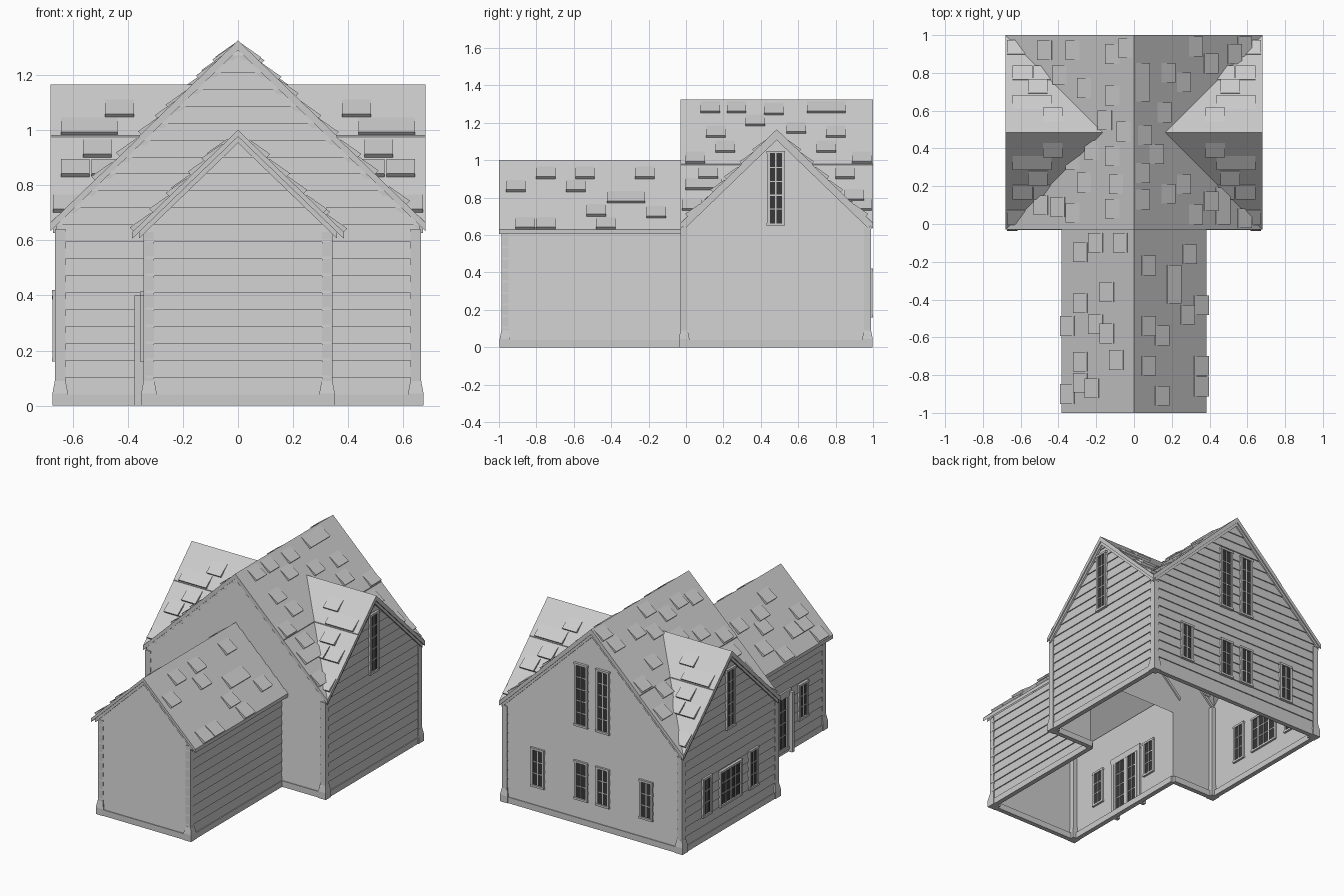
import bpy, bmesh, math
from mathutils import Matrix, Vector

if "Cube" in bpy.data.objects:
    bpy.data.objects.remove(bpy.data.objects["Cube"], do_unlink=True)

K = 0.965                      # roof pitch, shared by every gable
MAIN, CROSS, WING = 1.32, 1.16, 1.0   # ridge heights
MID = 0.485                    # centre line of the main block
VALLEY = (MAIN - CROSS) / K
LAP = 0.975                    # height where the upper roof course starts


def material(name, value):
    m = bpy.data.materials.new(name)
    m.use_nodes = True
    m.diffuse_color = (value, value, value, 1)
    m.node_tree.nodes["Principled BSDF"].inputs["Base Color"].default_value = (value, value, value, 1)
    return m


GREY = material("light_grey", 0.6)
DARK = material("dark_glass", 0.04)


def finish(name, bm, mat, matrix=None, recalc=True):
    if recalc:
        bmesh.ops.recalc_face_normals(bm, faces=bm.faces)
    mesh = bpy.data.meshes.new(name)
    bm.to_mesh(mesh)
    bm.free()
    mesh.materials.append(mat)
    ob = bpy.data.objects.new(name, mesh)
    bpy.context.collection.objects.link(ob)
    if matrix:
        ob.matrix_world = matrix
    return ob


def box(bm, lo, hi, top_scale=1):
    lo, hi = Vector(lo), Vector(hi)
    c, s = (lo + hi) / 2, hi - lo
    verts = bmesh.ops.create_cube(bm, size=1)["verts"]
    for v in verts:
        t = top_scale if v.co.z > 0 else 1
        v.co = c + Vector((v.co.x * s.x * t, v.co.y * s.y * t, v.co.z * s.z))


def panel(bm, points, height, thick, lift=0):
    """Sloping slab over a plan outline."""
    top = [bm.verts.new((x, y, height(x, y) + lift)) for x, y in points]
    low = [bm.verts.new((x, y, height(x, y) + lift - thick)) for x, y in points]
    bm.faces.new(top)
    bm.faces.new(low[::-1])
    n = len(points)
    for i in range(n):
        j = (i + 1) % n
        bm.faces.new((top[i], low[i], low[j], top[j]))


# ---- walls: local x runs along the wall, local -y faces out ----
def wall_matrix(x, y, degrees):
    return Matrix.Translation((x, y, 0)) @ Matrix.Rotation(math.radians(degrees), 4, "Z")


def wall(name, matrix, half, apex=None, eave=0.64, hole=None):
    """Flat inner sheet, lapped boards and base strip; hole is (half width, height)."""
    def reach(z):
        return max(0, min(half, (apex - z) / K)) if apex else half

    shoulder = apex - K * half if apex else eave
    outline = [(half, 0), (half, shoulder)]
    if apex:
        outline.append((0, apex))
    outline += [(-half, shoulder), (-half, 0)]
    if hole:
        w, h = hole
        outline += [(-w, 0), (-w, h), (w, h), (w, 0)]
    bm = bmesh.new()
    bm.faces.new([bm.verts.new((x, 0, z)) for x, z in outline[::-1]])
    finish(name + "_sheet", bm, GREY, matrix, False)

    bm = bmesh.new()
    top, step, z = apex or eave, 0.0615, 0.04
    while z < top - 0.01:
        z2 = min(z + step, top)
        a, b = reach(z), reach(z2)
        spans = [(-a, a, -b, b)]
        if hole and z < hole[1]:
            spans = [(-a, -hole[0], -b, -hole[0]), (hole[0], a, hole[0], b)]
        for l1, r1, l2, r2 in spans:
            inner = [bm.verts.new((x, -0.001, z)) for x in (l1, r1)]
            lip = [bm.verts.new((x, -0.008, z)) for x in (l1, r1)]
            up = [bm.verts.new((x, -0.001, z2)) for x in (l2, r2)]
            bm.faces.new((lip[0], lip[1], up[1], up[0]))
            bm.faces.new((inner[0], inner[1], lip[1], lip[0]))
        z = z2
    finish(name + "_boards", bm, GREY, matrix, False)

    bm = bmesh.new()
    for l, r in ([(-half, -hole[0]), (hole[0], half)] if hole else [(-half, half)]):
        box(bm, (l, -0.013, 0), (r, 0.018, 0.04))
    finish(name + "_base_strip", bm, GREY, matrix)


front = wall_matrix(0, -0.02, 0)
back = wall_matrix(0, 0.98, 180)
left = wall_matrix(0.655, 0.48, 90)
right = wall_matrix(-0.655, 0.48, -90)
wing_front = wall_matrix(0, -0.98, 0)
wing_left = wall_matrix(0.335, -0.5, 90)
wing_right = wall_matrix(-0.335, -0.5, -90)
wall("main_front_wall", front, 0.655, MAIN - 0.02, hole=(0.335, 0.5))
wall("main_back_wall", back, 0.655, MAIN - 0.02)
wall("main_left_wall", left, 0.5, CROSS - 0.02)
wall("main_right_wall", right, 0.5, CROSS - 0.02)
wall("wing_front_wall", wing_front, 0.335, WING - 0.02)
wall("wing_left_wall", wing_left, 0.48)
wall("wing_right_wall", wing_right, 0.48)

# ---- corner posts with flared feet ----
bm = bmesh.new()
for s in (-1, 1):
    for x, y, h in ((0.645, -0.01, 0.64), (0.645, 0.97, 0.64), (0.323, -0.968, 0.63)):
        r = 0.019
        box(bm, (s * x - r, y - r, 0), (s * x + r, y + r, h))
        r = 0.028
        box(bm, (s * x - r, y - r, 0), (s * x + r, y + r, 0.045))
        box(bm, (s * x - r, y - r, 0.045), (s * x + r, y + r, 0.09), 0.7)
finish("corner_posts", bm, GREY)

# ---- roofs ----
def main_z(x, y):
    return MAIN - K * abs(x)


def cross_z(x, y):
    return CROSS - K * abs(y - MID)


def wing_z(x, y):
    return WING - K * abs(x)


E, H = 0.68, 0.515             # eave reach and half depth of the main block
ml, cl = (MAIN - LAP) / K, (CROSS - LAP) / K
roofs = {n: bmesh.new() for n in ("main_roof", "cross_roof", "wing_roof", "rake_boards")}
for s in (-1, 1):
    panel(roofs["main_roof"], [(0, MID - H), (s * E, MID - H), (s * VALLEY, MID),
                               (s * E, MID + H), (0, MID + H)], main_z, 0.03)
    panel(roofs["main_roof"], [(0, MID - H), (s * ml, MID - H), (s * ml, MID - cl), (s * VALLEY, MID),
                               (s * ml, MID + cl), (s * ml, MID + H), (0, MID + H)], main_z, 0.006, 0.005)
    panel(roofs["wing_roof"], [(0, -1), (s * 0.385, -1), (s * 0.385, -0.01), (0, -0.01)], wing_z, 0.024)
    for t in (-1, 1):
        panel(roofs["cross_roof"], [(s * VALLEY, MID), (s * E, MID + t * H), (s * E, MID)], cross_z, 0.03)
        panel(roofs["cross_roof"], [(s * VALLEY, MID), (s * ml, MID + t * cl), (s * E, MID + t * cl),
                                    (s * E, MID)], cross_z, 0.006, 0.005)
        y, x = MID + t * (H - 0.007), s * (E - 0.008)
        panel(roofs["rake_boards"], [(0, y), (s * 0.66, y), (s * 0.66, y - t * 0.015), (0, y - t * 0.015)],
              main_z, 0.05, -0.002)
        panel(roofs["rake_boards"], [(x, MID), (x, MID + t * 0.5), (x - s * 0.015, MID + t * 0.5),
                                     (x - s * 0.015, MID)], cross_z, 0.05, -0.002)
    panel(roofs["rake_boards"], [(0, -0.993), (s * 0.36, -0.993), (s * 0.36, -0.975), (0, -0.975)],
          wing_z, 0.045, -0.002)
for name, bm in roofs.items():
    finish(name, bm, GREY)


# ---- lifted shingles: wedges open towards the eave ----
def shingle(bm, foot, slope):
    up = Vector(slope).normalized()
    side = Vector((0, 0, 1)).cross(up).normalized()
    out = up.cross(side)
    if out.z < 0:
        out = -out
    rings = []
    for s in (-0.052, 0.052):
        base = Vector(foot) + side * s
        rings.append([bm.verts.new(p) for p in
                      (base, base + out * 0.018, base + up * 0.09 + out * 0.004, base + up * 0.09 - out * 0.004)])
    a, b = rings
    bm.faces.new(a)
    bm.faces.new(b[::-1])
    for i in range(4):
        j = (i + 1) % 4
        bm.faces.new((a[i], b[i], b[j], a[j]))


# each entry: place along the ridge, height of the lower edge
wing_left_tabs = [(-.91, .83), (-.75, .9), (-.59, .83), (-.54, .9), (-.48, .7), (-.43, .63), (-.37, .77),
                  (-.22, .9), (-.16, .69), (-.27, .77), (-.86, .63), (-.75, .63)]
main_left_tabs = [(.05, .98), (.13, 1.25), (.27, 1.25), (.47, 1.24), (.7, 1.25), (.8, 1.25), (.16, 1.12),
                  (.21, 1.04), (.37, 1.18), (.59, 1.14), (.8, 1.12), (.75, 1.04), (.94, .98), (.05, .84),
                  (.12, .9), (.14, .84), (.85, .9), (.9, .78), (.94, .73), (.03, .73)]
cross_tabs = [(.43, 1.045), (.59, .98), (.49, .98), (.51, .9), (.59, .83), (.48, .83), (.62, .7)]
# each entry: place along the ridge, distance of the lower edge from it
wing_right_tabs = [(-.15, .31), (-.1, .23), (-.1, .1), (-.36, .17), (-.42, .31), (-.54, .38), (-.53, .23),
                   (-.58, .17), (-.73, .31), (-.72, .12), (-.9, .38), (-.84, .31), (-.87, .25)]
main_right_tabs = [(.92, .35), (.92, .5), (.79, .42), (.72, .29), (.9, .14), (.93, .07), (.68, .14),
                   (.55, .18), (.49, .08), (.36, .14), (.39, .25), (.34, .35), (.22, .29), (.21, .12),
                   (.09, .43), (.06, .35), (.08, .14), (.1, .52)]
bm = bmesh.new()
for tabs, ridge in ((wing_left_tabs, WING), (main_left_tabs, MAIN)):
    for y, z in tabs:
        shingle(bm, ((ridge - z) / K, y, z), (-1, 0, K))
for tabs, ridge in ((wing_right_tabs, WING), (main_right_tabs, MAIN)):
    for y, d in tabs:
        shingle(bm, (-d, y, ridge - K * d), (1, 0, K))
for x, z in cross_tabs:
    for s in (-1, 1):
        for t in (-1, 1):
            shingle(bm, (s * x, MID + t * (CROSS - z) / K, z), (0, -t, K))
finish("shingles", bm, GREY)


# ---- windows: frame, bars and glass, passing through the wall ----
def window(name, matrix, u, z0, z1, width, cols, rows, edge=0.014):
    frame, glass = bmesh.new(), bmesh.new()
    h = width / 2
    for s in (-1, 1):
        a, b = sorted((u + s * h, u + s * (h - edge)))
        box(frame, (a, -0.018, z0), (b, 0.012, z1))
    for z in (z0, z1 - edge):
        box(frame, (u - h - 0.003, -0.02, z), (u + h + 0.003, 0.013, z + edge))
    for i in range(1, cols):
        x = u - h + edge + (width - 2 * edge) * i / cols
        box(frame, (x - 0.003, -0.013, z0), (x + 0.003, 0.009, z1))
    for i in range(1, rows):
        z = z0 + edge + (z1 - z0 - 2 * edge) * i / rows
        box(frame, (u - h, -0.0125, z - 0.003), (u + h, 0.0085, z + 0.003))
    box(glass, (u - h + 0.005, -0.01, z0 + 0.005), (u + h - 0.005, 0.006, z1 - 0.005))
    finish(name + "_frame", frame, GREY, matrix)
    finish(name + "_glass", glass, DARK, matrix)


for i, u in enumerate((-0.4, -0.08, 0.08, 0.4)):
    window(f"back_window_{i}", back, u, 0.16, 0.42, 0.095, 2, 3)
for i, u in enumerate((-0.08, 0.08)):
    window(f"back_tall_window_{i}", back, u, 0.65, 1.07, 0.095, 2, 5)
for name, m in (("left", left), ("right", right)):
    window(name + "_tall_window", m, 0, 0.65, 1.05, 0.092, 2, 5)
for i, u in enumerate((-0.25, 0.24)):
    window(f"right_window_{i}", right, u, 0.16, 0.42, 0.095, 2, 3)
    window(f"wing_window_{i}", wing_right, u, 0.16, 0.4, 0.095, 2, 3)
window("right_wide_window", right, 0, 0.16, 0.4, 0.23, 4, 3)

# ---- double glazed door with side posts ----
for i, u in enumerate((-0.085, 0.025)):
    window(f"door_leaf_{i}", wing_right, u, 0.02, 0.39, 0.11, 2, 4, 0.018)
bm = bmesh.new()
for u in (-0.155, 0.095):
    box(bm, (u - 0.012, -0.04, 0), (u + 0.012, 0.012, 0.4))
box(bm, (-0.17, -0.02, 0.385), (0.11, 0.012, 0.415))
finish("door_surround", bm, GREY, wing_right)
